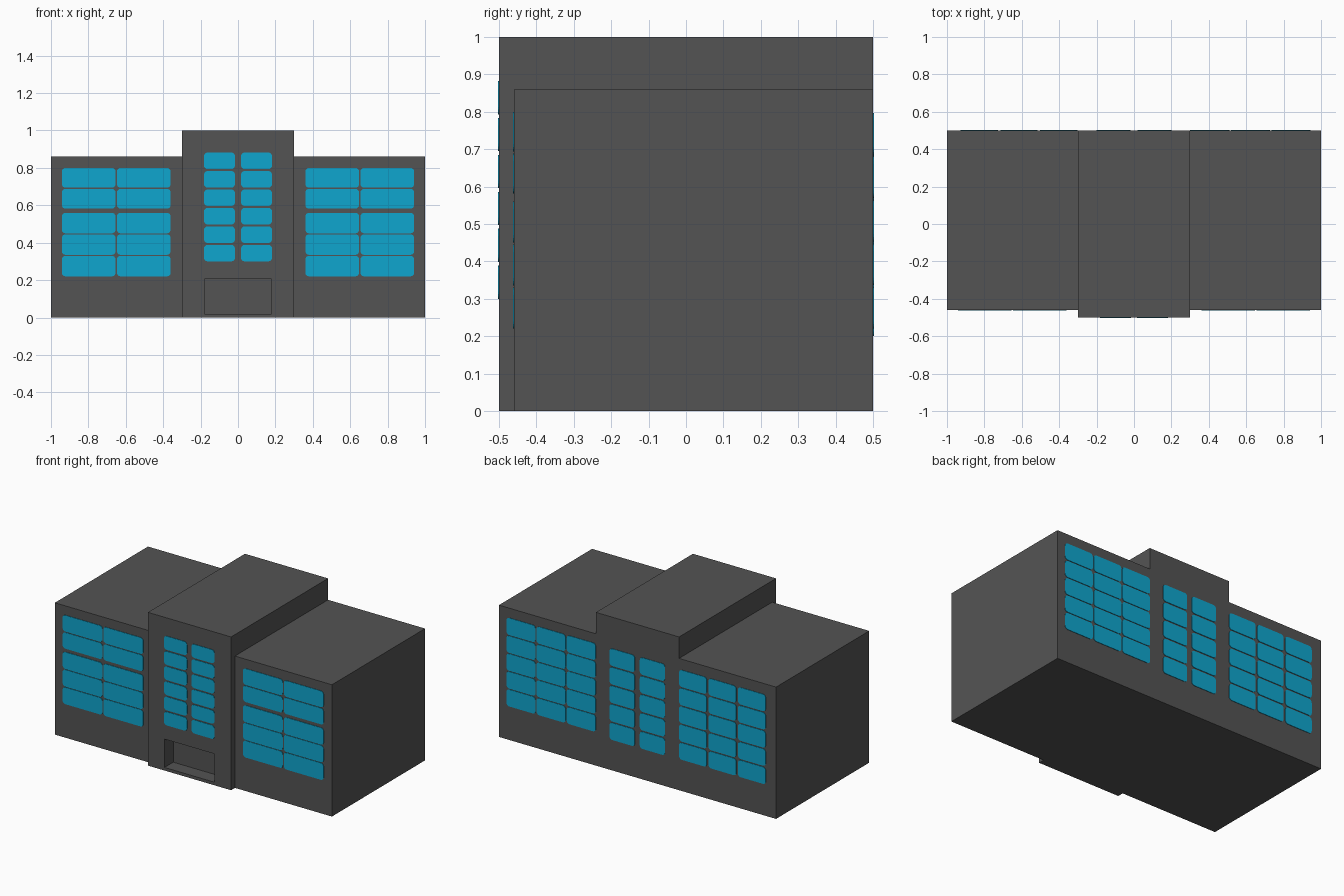
import bpy, bmesh, math

if "Cube" in bpy.data.objects:
    bpy.data.objects.remove(bpy.data.objects["Cube"])

def material(name, rgb):
    m = bpy.data.materials.new(name)
    m.diffuse_color = (*rgb, 1)
    m.use_nodes = True
    m.node_tree.nodes["Principled BSDF"].inputs["Base Color"].default_value = m.diffuse_color
    return m

GREY = material("dark grey wall", (0.088, 0.088, 0.088))
BLUE = material("blue glass", (0.0046, 0.38, 0.62))

def finish(name, bm, mat):
    me = bpy.data.meshes.new(name)
    bm.to_mesh(me)
    bm.free()
    me.materials.append(mat)
    ob = bpy.data.objects.new(name, me)
    bpy.context.collection.objects.link(ob)
    return ob

def box(name, x, y, z):
    bm = bmesh.new()
    bmesh.ops.create_cube(bm, size=1)
    for v in bm.verts:
        v.co = [r[0] if c < 0 else r[1] for c, r in zip(v.co, (x, y, z))]
    return finish(name, bm, GREY)

def boolean(ob, other, op):
    mod = ob.modifiers.new(op, 'BOOLEAN')
    mod.operation, mod.object, mod.solver = op, other, 'EXACT'
    bpy.context.view_layer.objects.active = ob
    bpy.ops.object.modifier_apply(modifier=mod.name)
    bpy.data.objects.remove(other)

# building shell: low wings joined with the taller tower, door recess cut out
shell = box("building_shell", (-1, 1), (-0.46, 0.5), (0, 0.86))
boolean(shell, box("tower", (-0.3, 0.3), (-0.5, 0.5), (0, 1)), 'UNION')
boolean(shell, box("door_cutter", (-0.18, 0.18), (-0.6, -0.41), (0.02, 0.205)), 'DIFFERENCE')

def windows(name, cols, rows, y, out, r=0.02):
    """Thin rounded panes at every column/row, standing 0.003 proud of wall y."""
    bm = bmesh.new()
    for x0, x1 in cols:
        for z0, z1 in rows:
            corners = ((x1 - r, z1 - r), (x0 + r, z1 - r), (x0 + r, z0 + r), (x1 - r, z0 + r))
            verts = []
            for i, (cx, cz) in enumerate(corners):
                for k in range(5):
                    a = math.pi / 2 * (i + k / 4)
                    verts.append(bm.verts.new((cx + r * math.cos(a), y, cz + r * math.sin(a))))
            face = bm.faces.new(verts)
            ext = bmesh.ops.extrude_face_region(bm, geom=[face], use_keep_orig=True)
            for v in ext["geom"]:
                if isinstance(v, bmesh.types.BMVert):
                    v.co.y += out * 0.003
    bmesh.ops.recalc_face_normals(bm, faces=bm.faces)
    return finish(name, bm, BLUE)

def spread(lo, hi, n, gap):
    """Split lo..hi into n spans separated by gap."""
    w = (hi - lo - gap * (n - 1)) / n
    return [(lo + i * (w + gap), lo + i * (w + gap) + w) for i in range(n)]

# front windows
wing_rows = spread(0.22, 0.56, 3, 0.005) + spread(0.582, 0.80, 2, 0.006)
windows("front_left_windows", spread(-0.942, -0.36, 2, 0.007), wing_rows, -0.46, -1)
windows("front_right_windows", spread(0.36, 0.942, 2, 0.007), wing_rows, -0.46, -1)
windows("front_tower_windows", spread(-0.182, 0.182, 2, 0.032),
        spread(0.30, 0.882, 6, 0.01), -0.5, -1)

# back windows
windows("back_right_windows", spread(0.30, 0.944, 3, 0.008), spread(0.22, 0.797, 5, 0.006), 0.5, 1)
windows("back_left_windows", spread(-0.927, -0.302, 3, 0.013), spread(0.205, 0.79, 5, 0.008), 0.5, 1)
windows("back_tower_windows", spread(-0.2, 0.2, 2, 0.036), spread(0.2, 0.795, 5, 0.009), 0.5, 1)
